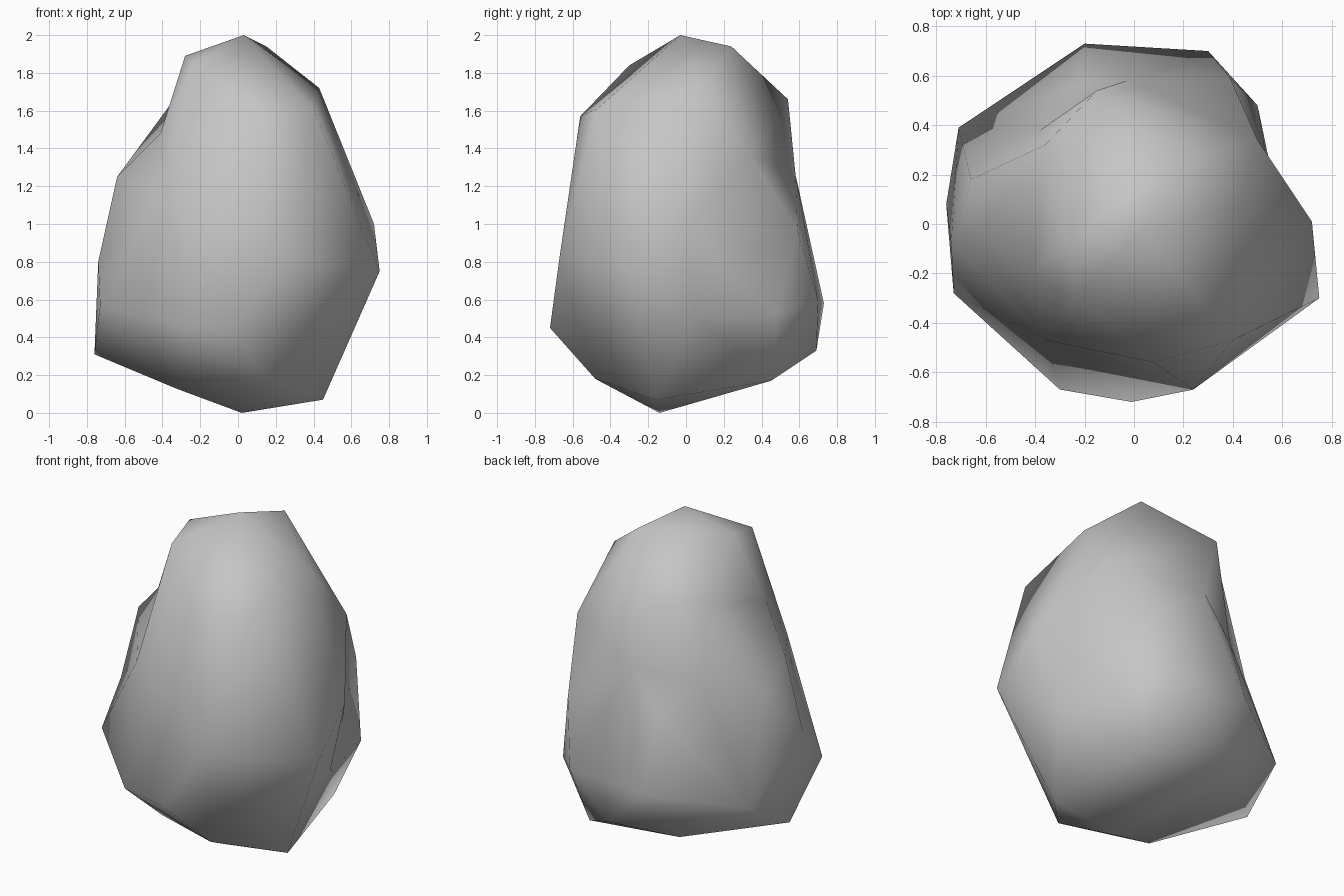
import bpy
import bmesh
from mathutils import Vector

# Remove the default cube only
default_cube = bpy.data.objects.get("Cube")
if default_cube:
    bpy.data.objects.remove(default_cube, do_unlink=True)


def make_material(name, color):
    """Flat matte material, matching in viewport and render."""
    material = bpy.data.materials.new(name)
    material.use_nodes = True
    material.diffuse_color = color
    shader = next(n for n in material.node_tree.nodes if n.type == "BSDF_PRINCIPLED")
    shader.inputs["Base Color"].default_value = color
    shader.inputs["Roughness"].default_value = 0.9
    return material


def wrap_points(name, points, centre, radii):
    """Skin a star-shaped lump: connect the points as if they lay on an
    ellipsoid, then move each corner out (or in) to its real position."""
    bm = bmesh.new()
    targets = {}
    for point in points:
        offset = Vector(point) - centre
        direction = Vector(o / r for o, r in zip(offset, radii)).normalized()
        targets[bm.verts.new(direction)] = Vector(point)
    bmesh.ops.convex_hull(bm, input=list(bm.verts))
    for vert, target in targets.items():
        vert.co = target
    bmesh.ops.recalc_face_normals(bm, faces=list(bm.faces))
    for face in bm.faces:
        face.smooth = True
    mesh = bpy.data.meshes.new(name)
    bm.to_mesh(mesh)
    bm.free()
    obj = bpy.data.objects.new(name, mesh)
    bpy.context.collection.objects.link(obj)
    return obj


# Corners of the stone, from the peak down to the base
crown = [(.03, -.03, 2), (.15, .24, 1.94), (-.28, -.07, 1.89),
         (-.24, -.3, 1.84), (.43, .08, 1.72)]
shoulder = [(.4, -.47, 1.61), (.08, -.56, 1.57), (-.15, .54, 1.66),
            (-.36, .32, 1.63), (.5, .34, 1.36), (-.41, -.19, 1.48),
            (-.64, -.05, 1.25)]
waist = [(-.03, .58, 1.26), (-.38, .38, 1.17), (-.66, .18, 1.12),
         (-.36, -.47, 1.15), (.72, .01, 1), (.39, .59, .97),
         (-.22, .57, 1.02), (.24, -.67, .82), (-.74, -.08, .8),
         (.75, -.3, .75), (.54, .24, .73)]
belly = [(-.73, -.28, .57), (.5, .48, .53), (.3, .7, .59),
         (-.2, .73, .58), (-.71, .39, .5), (-.3, -.67, .46),
         (-.01, -.72, .45), (-.76, .08, .31), (.59, .05, .52)]
base = [(.05, .69, .33), (-.32, .52, .27), (.34, .45, .17),
        (.15, -.48, .18), (-.33, -.26, .13), (.45, -.16, .07),
        (.02, -.14, 0)]

boulder = wrap_points("boulder", crown + shoulder + waist + belly + base,
                      Vector((0, 0, 1)), (.75, .72, 1))
boulder.data.materials.append(make_material("stone_grey", (.56, .56, .56, 1)))
